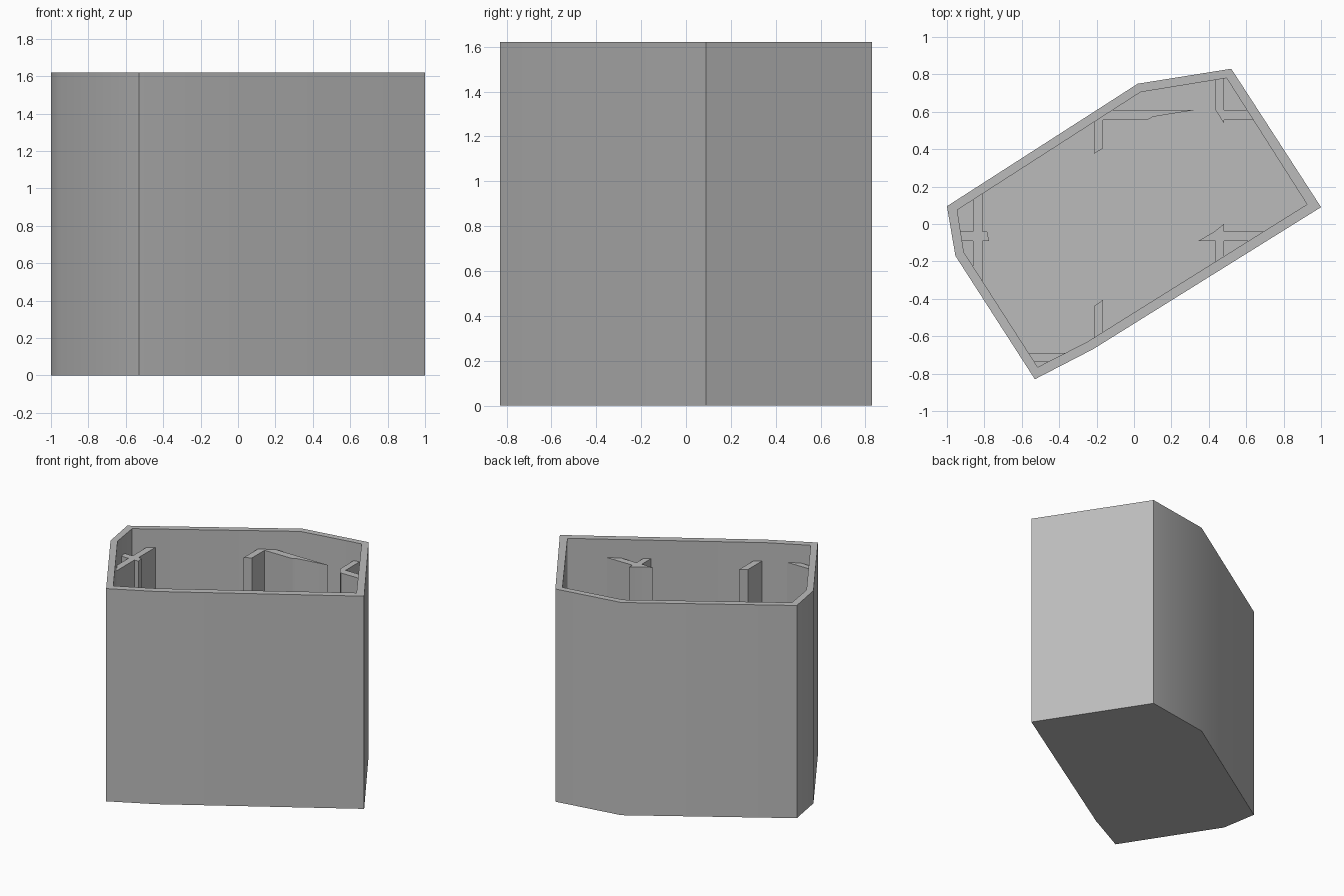
import bpy
import bmesh
import math

cube = bpy.data.objects.get("Cube")
if cube:
    bpy.data.objects.remove(cube, do_unlink=True)

HEIGHT, FLOOR, RIB_TOP = 1.62, 0.05, 1.48

grey = bpy.data.materials.new("plain grey")
grey.use_nodes = True
grey.diffuse_color = (0.5, 0.5, 0.5, 1)
grey.node_tree.nodes["Principled BSDF"].inputs["Base Color"].default_value = (0.5, 0.5, 0.5, 1)


def finish(name, bm):
    """Turn a bmesh into a named, shaded object."""
    bmesh.ops.recalc_face_normals(bm, faces=bm.faces[:])
    mesh = bpy.data.meshes.new(name)
    bm.to_mesh(mesh)
    bm.free()
    mesh.materials.append(grey)
    obj = bpy.data.objects.new(name, mesh)
    bpy.context.collection.objects.link(obj)
    bpy.ops.object.select_all(action="DESELECT")
    obj.select_set(True)
    bpy.context.view_layer.objects.active = obj
    bpy.ops.object.shade_smooth_by_angle(angle=math.radians(30))


def loft(name, rings):
    """Bridge a chain of (outline, height) rings and cap both ends."""
    bm = bmesh.new()
    loops = [[bm.verts.new((x, y, z)) for x, y in pts] for pts, z in rings]
    for a, b in zip(loops, loops[1:]):
        for i in range(len(a)):
            j = (i + 1) % len(a)
            bm.faces.new((a[i], a[j], b[j], b[i]))
    bm.faces.new(loops[0])
    bm.faces.new(loops[-1])
    finish(name, bm)


# Open container: outer wall, rim, inner wall, floor
outer = [(-0.53, -0.83), (-0.22, -0.67), (1, 0.09), (0.52, 0.83),
         (0.02, 0.75), (-1, 0.095), (-0.955, -0.17)]
inner = [(-0.515, -0.765), (-0.25, -0.63), (0.925, 0.105), (0.495, 0.78),
         (0.035, 0.705), (-0.945, 0.075), (-0.91, -0.15)]
loft("container_shell", [(outer, 0), (outer, HEIGHT), (inner, HEIGHT), (inner, FLOOR)])

# Ribs standing on the floor, their outer ends sunk into the wall
ribs = {
    "back_corner_rib": [(-0.215, 0.375), (-0.165, 0.405), (-0.165, 0.555), (0.07, 0.555),
                        (0.1, 0.573), (0.33, 0.61), (-0.13, 0.61), (-0.215, 0.56)],
    "back_left_rib": [(0.435, 0.785), (0.435, 0.61), (0.48, 0.54), (0.48, 0.555),
                      (0.65, 0.555), (0.615, 0.61), (0.48, 0.61), (0.48, 0.79)],
    "right_cross_rib": [(-0.86, 0.14), (-0.86, -0.04), (-0.94, -0.04), (-0.93, -0.09),
                        (-0.86, -0.09), (-0.86, -0.25), (-0.81, -0.32), (-0.81, -0.09),
                        (-0.775, -0.09), (-0.785, -0.04), (-0.81, -0.04), (-0.81, 0.18)],
    "left_cross_rib": [(0.435, -0.215), (0.48, -0.19), (0.48, -0.09), (0.63, -0.09),
                       (0.71, -0.04), (0.48, -0.04), (0.48, 0), (0.43, -0.04),
                       (0.345, -0.09), (0.435, -0.09)],
    "front_rib": [(-0.215, -0.625), (-0.165, -0.595), (-0.165, -0.405), (-0.215, -0.44)],
    "front_corner_rib": [(-0.57, -0.69), (-0.54, -0.735), (-0.44, -0.735), (-0.345, -0.69)],
}
for name, outline in ribs.items():
    loft(name, [(outline, FLOOR - 0.01), (outline, RIB_TOP)])
